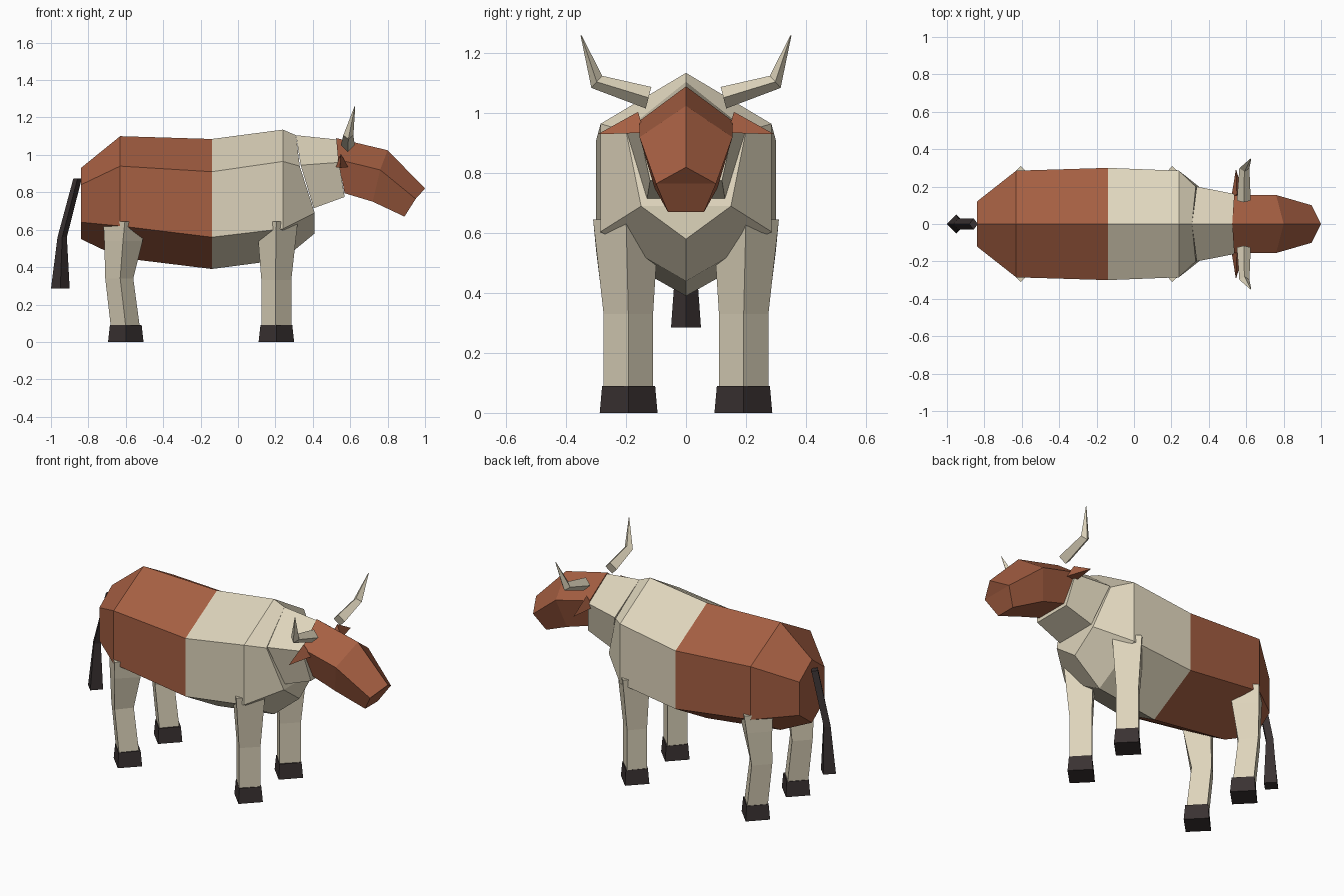
import bpy, bmesh
from mathutils import Vector

if "Cube" in bpy.data.objects:
    bpy.data.objects.remove(bpy.data.objects["Cube"], do_unlink=True)


def material(name, rgb):
    m = bpy.data.materials.new(name)
    m.use_nodes = True
    m.diffuse_color = (*rgb, 1)
    bsdf = m.node_tree.nodes["Principled BSDF"]
    bsdf.inputs["Base Color"].default_value = (*rgb, 1)
    bsdf.inputs["Roughness"].default_value = 0.9
    return m


cream = material("cream hide", (0.73, 0.66, 0.50))
brown = material("brown hide", (0.38, 0.115, 0.055))
dark = material("dark hoof", (0.042, 0.032, 0.032))


def loft(name, rings, mats, rule=None):
    """Skin a list of equal rings and close both ends with flat strips."""
    bm = bmesh.new()
    rows = [[bm.verts.new(p) for p in ring] for ring in rings]
    n = len(rows[0])
    for a, b in zip(rows, rows[1:]):
        for i in range(n):
            j = (i + 1) % n
            bm.faces.new((a[i], a[j], b[j], b[i]))
    for row in (rows[0], rows[-1]):
        for k in range((n + 1) // 2):
            ids = list(dict.fromkeys([k, k + 1, (n - k - 1) % n, (n - k) % n]))
            if len(ids) > 2:
                bm.faces.new([row[i] for i in ids])
    bmesh.ops.recalc_face_normals(bm, faces=bm.faces[:])
    if rule:
        for f in bm.faces:
            f.material_index = rule(f.calc_center_median())
    mesh = bpy.data.meshes.new(name)
    bm.to_mesh(mesh)
    bm.free()
    for m in mats:
        mesh.materials.append(m)
    ob = bpy.data.objects.new(name, mesh)
    bpy.context.collection.objects.link(ob)
    return ob


def mirrored(half):
    """Complete a half ring (y >= 0, starting on the axis) across y = 0."""
    return half + [(x, -y, z) for x, y, z in reversed(half[1:]) if y > 0]


def body_ring(x, top, upper, width, lower, bottom):
    return mirrored([(x, 0, top), (x, width, upper), (x, width, lower), (x, 0, bottom)])


def diamond(x0, x1, y0, y1, z, xm=None):
    """Four-cornered horizontal ring; xm places the side corners."""
    xm = (x0 + x1) / 2 if xm is None else xm
    ym = (y0 + y1) / 2
    return [(x0, ym, z), (xm, y1, z), (x1, ym, z), (xm, y0, z)]


# Body: brown hindquarters, cream front
loft("body", [
    body_ring(-0.84, 0.93, 0.84, 0.12, 0.64, 0.55),
    body_ring(-0.63, 1.10, 0.94, 0.285, 0.62, 0.45),
    body_ring(-0.14, 1.085, 0.91, 0.30, 0.56, 0.39),
    body_ring(0.24, 1.135, 0.965, 0.285, 0.605, 0.44),
    mirrored([(0.31, 0, 1.105), (0.33, 0.2, 0.94), (0.41, 0.15, 0.69), (0.41, 0, 0.58)]),
], [brown, cream], lambda c: int(c.x > -0.14))

# Neck
loft("neck", [
    mirrored([(0.31, 0, 1.105), (0.335, 0.2, 0.945), (0.405, 0.13, 0.715)]),
    mirrored([(0.55, 0, 1.08), (0.54, 0.16, 0.96), (0.57, 0.12, 0.775)]),
], [cream])

# Head
loft("head", [
    mirrored([(0.525, 0, 1.09), (0.535, 0.155, 0.975), (0.57, 0.10, 0.795)]),
    mirrored([(0.80, 0, 1.025), (0.76, 0.155, 0.92), (0.72, 0.105, 0.75)]),
    mirrored([(1.0, 0, 0.82), (0.95, 0.10, 0.765), (0.89, 0.06, 0.67)]),
], [brown])

# Tail with a flared tuft
loft("tail", [
    diamond(-0.88, -0.835, -0.03, 0.03, 0.875),
    diamond(-0.965, -0.915, -0.03, 0.03, 0.56),
    diamond(-1.0, -0.9, -0.05, 0.05, 0.285),
], [dark])


def flip(rings, s):
    return [[(x, y * s, z) for x, y, z in ring] for ring in rings]


# Paired parts
for side, s in (("left", 1), ("right", -1)):
    loft(side + "_front_leg", flip([
        diamond(0.125, 0.285, 0.11, 0.275, 0.08, 0.20),
        diamond(0.125, 0.285, 0.11, 0.275, 0.33, 0.20),
        diamond(0.10, 0.32, 0.09, 0.31, 0.645, 0.205),
    ], s), [cream])
    loft(side + "_rear_leg", flip([
        diamond(-0.68, -0.525, 0.11, 0.275, 0.08, -0.60),
        diamond(-0.71, -0.56, 0.11, 0.275, 0.34, -0.63),
        diamond(-0.715, -0.51, 0.10, 0.30, 0.54, -0.615),
        diamond(-0.72, -0.50, 0.09, 0.31, 0.645, -0.605),
    ], s), [cream])
    for end, x in (("front", 0.205), ("rear", -0.60)):
        loft(f"{side}_{end}_hoof", flip([
            diamond(x - 0.095, x + 0.095, 0.095, 0.288, 0),
            diamond(x - 0.085, x + 0.085, 0.103, 0.28, 0.09),
        ], s), [dark])

    # Horn: outward, then bent up to a point
    horn = []
    for c, up, r in (((0.587, 0.125, 1.052), (0, -0.25, 0.97), 0.037),
                     ((0.59, 0.298, 1.105), (0, -0.66, 0.75), 0.027),
                     ((0.625, 0.35, 1.26), (0, -0.97, 0.2), 0.002)):
        c, u, f = Vector(c), Vector(up) * r, Vector((r, 0, 0))
        horn.append([tuple(c + d) for d in (u, f, -u, -f)])
    loft(side + "_horn", flip(horn, s), [cream])

    # Ear: three-sided spike
    tip = Vector((0.545, 0.295, 0.93))
    base = [Vector(p) for p in ((0.55, 0.16, 1.005), (0.52, 0.14, 0.935), (0.59, 0.14, 0.935))]
    end = [tip.lerp(p, 0.02) for p in base]
    loft(side + "_ear", flip([base, end], s), [brown])
